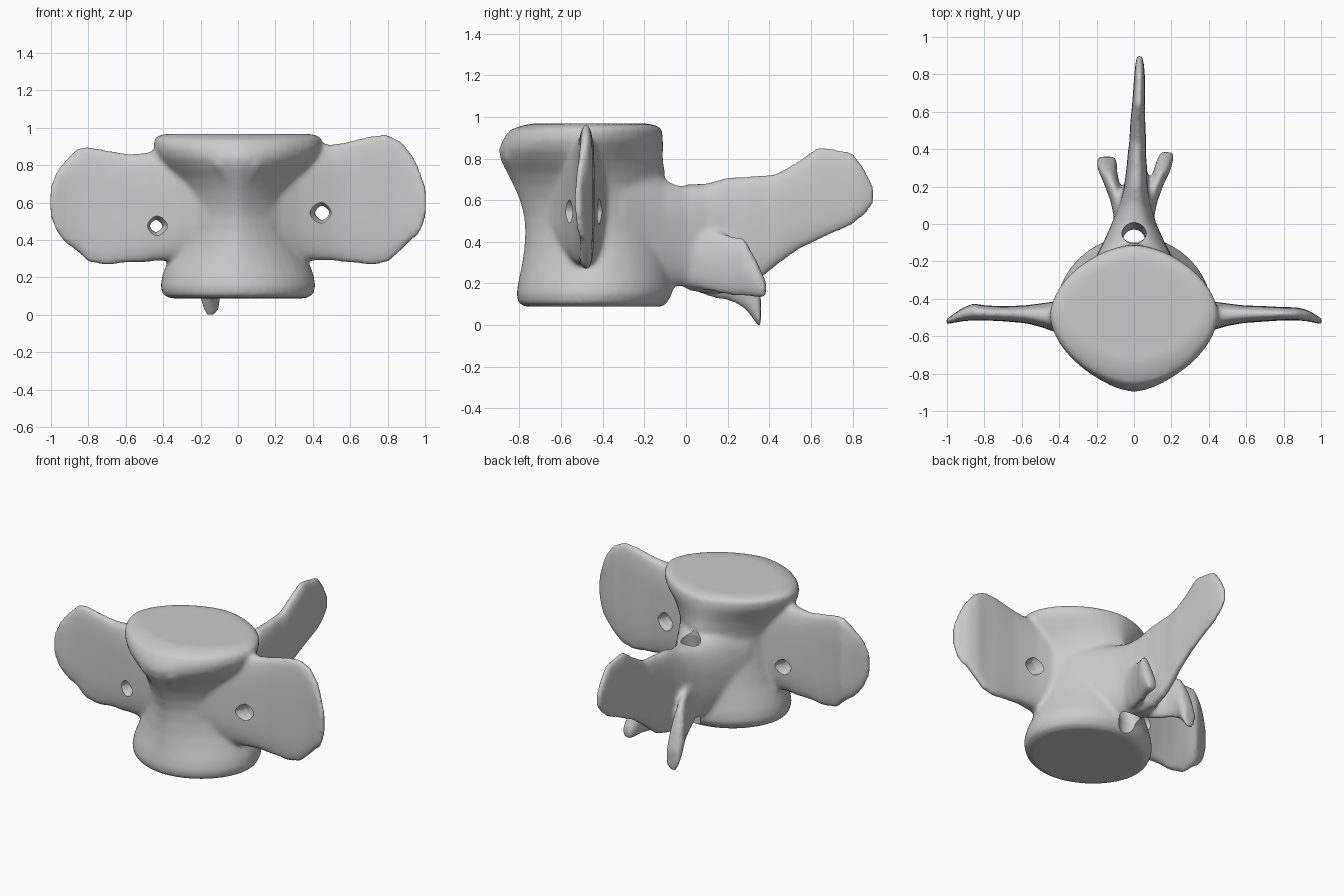
import bpy, bmesh
from math import cos, sin, pi, copysign


def loft(name, axis, sections, n=32):
    """Skin superellipse sections: (pos, a_min, a_max, b_min, b_max, exponent)."""
    bm = bmesh.new()
    rings = []
    for pos, a0, a1, b0, b1, e in sections:
        ring = []
        for i in range(n):
            t = 2 * pi * i / n
            c, s = cos(t), sin(t)
            a = (a0 + a1) / 2 + (a1 - a0) / 2 * copysign(abs(c) ** (2 / e), c)
            b = (b0 + b1) / 2 + (b1 - b0) / 2 * copysign(abs(s) ** (2 / e), s)
            co = {'x': (pos, a, b), 'y': (a, pos, b), 'z': (a, b, pos)}[axis]
            ring.append(bm.verts.new(co))
        rings.append(ring)
    for r, q in zip(rings, rings[1:]):
        for i in range(n):
            j = (i + 1) % n
            bm.faces.new((r[i], r[j], q[j], q[i]))
    bm.faces.new(rings[0])
    bm.faces.new(rings[-1])
    bmesh.ops.recalc_face_normals(bm, faces=bm.faces)
    me = bpy.data.meshes.new(name)
    bm.to_mesh(me)
    bm.free()
    ob = bpy.data.objects.new(name, me)
    bpy.context.collection.objects.link(ob)
    return ob


# Centrum: waisted drum, (z, half width, front y, back y, exponent)
centrum = loft("centrum", 'z', [(z, -h, h, f, b, e) for z, h, f, b, e in [
    (.088, .36, -.77, -.12, 1.9), (.105, .40, -.805, -.09, 1.9),
    (.15, .415, -.815, -.06, 1.9), (.21, .405, -.805, -.06, 1.85),
    (.28, .38, -.79, -.065, 1.75), (.36, .35, -.778, -.07, 1.65),
    (.45, .33, -.773, -.08, 1.55), (.53, .325, -.78, -.09, 1.45),
    (.60, .325, -.80, -.09, 1.4), (.67, .34, -.83, -.10, 1.37),
    (.73, .365, -.86, -.10, 1.4), (.79, .40, -.89, -.11, 1.5),
    (.84, .43, -.90, -.11, 1.6), (.89, .45, -.88, -.11, 1.72),
    (.935, .45, -.85, -.115, 1.75), (.955, .435, -.80, -.13, 1.75),
    (.968, .38, -.74, -.18, 1.75)]], 48)
# Blunt lobes on the front of the upper rim
lip = loft("front_lip", 'z', [(z, -w, w, f, -.4, 4) for z, w, f in [
    (.66, .07, -.81), (.73, .12, -.845), (.80, .17, -.88),
    (.86, .18, -.88), (.91, .17, -.855), (.94, .14, -.82)]])

# Transverse processes: flat wings, (|x|, front y, back y, low z, high z)
right_wing = [(.12, -.72, -.25, .29, .90), (.22, -.645, -.33, .29, .90),
              (.33, -.595, -.39, .29, .91), (.43, -.565, -.415, .29, .915),
              (.50, -.545, -.425, .29, .91), (.58, -.53, -.435, .28, .925),
              (.72, -.52, -.44, .265, .96), (.80, -.515, -.445, .28, .965),
              (.87, -.515, -.445, .34, .93), (.93, -.52, -.46, .40, .86),
              (.97, -.53, -.485, .43, .78), (1.005, -.535, -.505, .52, .68)]
left_wing = [(.12, -.72, -.25, .29, .88), (.22, -.65, -.33, .29, .88),
             (.33, -.605, -.39, .29, .885), (.43, -.575, -.415, .29, .88),
             (.50, -.55, -.425, .28, .865), (.58, -.53, -.435, .28, .86),
             (.70, -.52, -.44, .265, .88), (.80, -.515, -.435, .28, .90),
             (.86, -.515, -.425, .34, .89), (.92, -.52, -.45, .38, .83),
             (.97, -.53, -.485, .44, .77), (1.005, -.535, -.51, .53, .68)]
parts = [centrum, lip]
for side, rows, name in ((1, right_wing, "right_wing"), (-1, left_wing, "left_wing")):
    parts.append(loft(name, 'x', [(side * x, f, b, lo, hi, 3)
                                  for x, f, b, lo, hi in rows]))

# Neural arch running into the spine, (y, centre x, half width, low z, high z)
parts.append(loft("arch_and_spine", 'y', [(y, c - h, c + h, lo, hi, 2.6) for y, c, h, lo, hi in [
    (-.30, 0, .27, .20, .80), (-.20, 0, .215, .18, .76), (-.10, 0, .165, .17, .70),
    (0, 0, .12, .17, .675), (.10, .005, .085, .15, .68), (.20, .01, .063, .15, .71),
    (.30, .015, .055, .18, .715), (.38, .015, .048, .24, .72), (.44, .02, .045, .29, .73),
    (.54, .02, .04, .36, .79), (.64, .025, .035, .41, .86), (.80, .03, .028, .48, .83),
    (.86, .03, .022, .53, .75), (.90, .03, .014, .58, .67)]]))

# Articular prongs under the spine, (y, centre x, half width, low z, high z)
prongs = {"right_prong": [(0, .05, .05, .19, .50), (.12, .08, .045, .16, .46),
                          (.22, .12, .042, .14, .43), (.28, .148, .045, .14, .42),
                          (.34, .165, .045, .13, .31), (.385, .175, .035, .13, .21)],
          "left_prong": [(0, -.05, .05, .18, .48), (.12, -.08, .045, .13, .45),
                         (.22, -.12, .042, .11, .41), (.28, -.14, .05, .08, .36),
                         (.32, -.145, .055, .03, .27), (.36, -.145, .05, -.025, .14)]}
for name, rows in prongs.items():
    parts.append(loft(name, 'y', [(y, c - h, c + h, lo, hi, 2)
                                  for y, c, h, lo, hi in rows]))

# Fuse the parts into one smooth bone
bpy.ops.object.select_all(action='DESELECT')
for p in parts:
    p.select_set(True)
bpy.context.view_layer.objects.active = centrum
bpy.ops.object.join()
bone = bpy.context.object
bone.name = "vertebra"
rm = bone.modifiers.new("fuse", 'REMESH')
rm.mode = 'VOXEL'
rm.voxel_size = .013
rm.use_smooth_shade = True
sm = bone.modifiers.new("soften", 'SMOOTH')
sm.factor = .5
sm.iterations = 10

# Cutters: bowed spinal canal and a small flared hole at the root of each wing
cutters = [loft("canal_cutter", 'z', [
    (z, -w, w, f, b, 2) for z, w, f, b in [
        (-.1, .07, -.10, .02), (.17, .07, -.10, .02), (.30, .065, -.13, .0),
        (.43, .06, -.15, -.03), (.56, .06, -.13, -.01), (.69, .065, -.105, .01),
        (1.1, .065, -.105, .01)]])]
for name, x, z, r in (("left_hole_cutter", -.438, .475, .036),
                      ("right_hole_cutter", .45, .545, .042)):
    cutters.append(loft(name, 'y', [(y, x - r * k, x + r * k, z - r * k, z + r * k, 1.6)
                                    for y, k in ((-.66, 2.6), (-.54, 1.1), (-.50, .9),
                                                 (-.45, 1.1), (-.32, 2.6))]))
for c in cutters:
    c.hide_render = True
    c.hide_set(True)
    bo = bone.modifiers.new(c.name, 'BOOLEAN')
    bo.operation = 'DIFFERENCE'
    bo.object = c
    bo.solver = 'EXACT'
